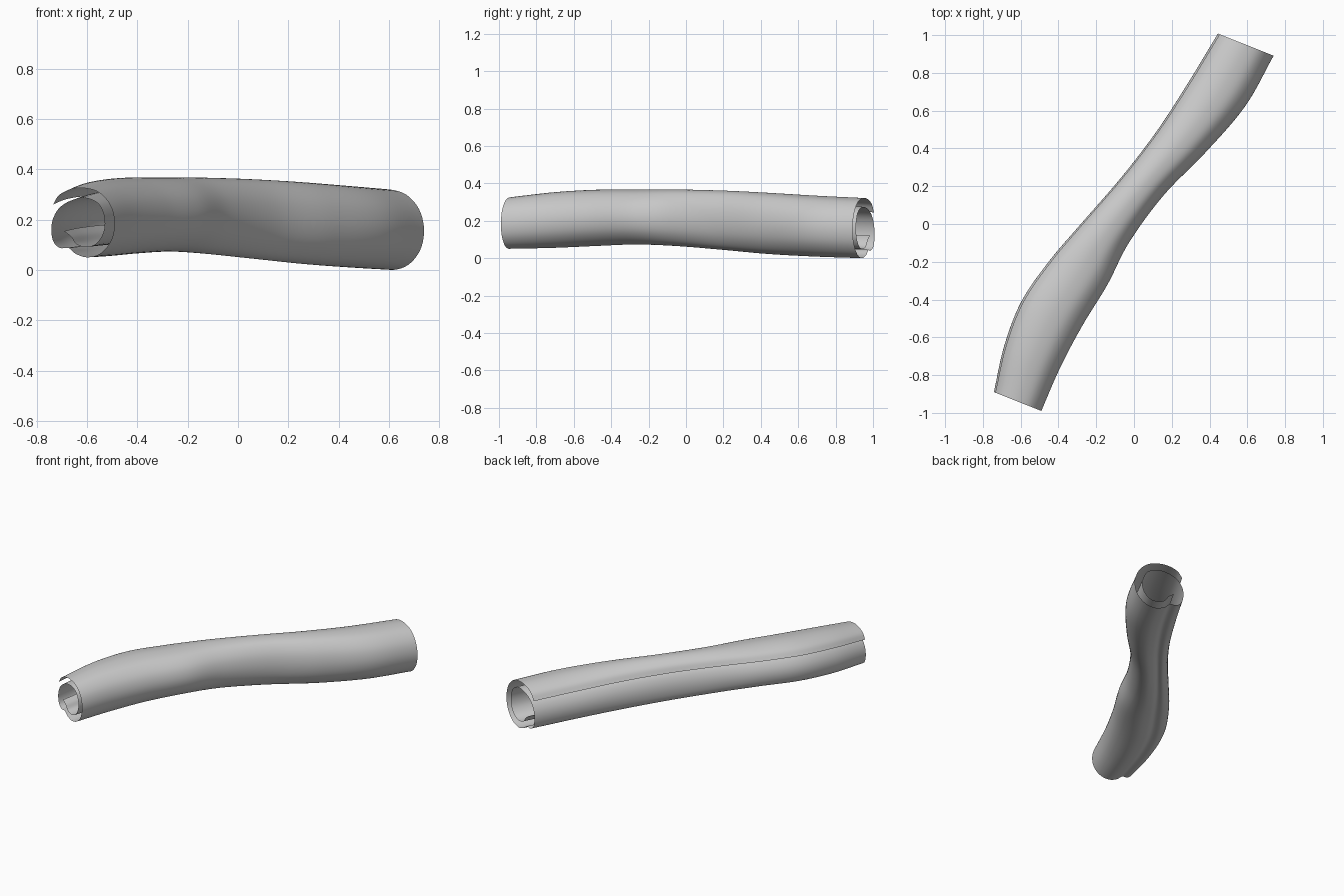
import bpy
from mathutils import Vector

if "Cube" in bpy.data.objects:
    bpy.data.objects.remove(bpy.data.objects["Cube"])

# stations along the roll: distance, left, right, bottom, top
STATIONS = [
    (-1.10, -.360, -.090, .050, .325),
    (-0.85, -.400, -.082, .055, .352),
    (-0.60, -.402, -.055, .065, .365),
    (-0.35, -.345, -.012, .073, .366),
    (-0.10, -.260,  .012, .065, .366),
    ( 0.20, -.155,  .090, .045, .360),
    ( 0.50, -.070,  .215, .023, .348),
    ( 0.80, -.010,  .317, .009, .333),
    ( 1.10,  .040,  .357, .000, .320),
]
# curled cross-section in a -1..1 box, from the outer lip to the inner edge
SPIRAL = [
    (-.94, .53), (-.75, .80), (-.38, .97), (.05, 1.0), (.52, .87), (.87, .50),
    (1.0, .0), (.90, -.50), (.58, -.87), (.15, -1.0), (-.22, -.90),
    (-.45, -.73), (-.72, -.73), (-.93, -.55), (-1.0, -.2), (-.93, .15),
    (-.72, .45), (-.35, .65), (.1, .71), (.50, .54), (.68, .15), (.65, -.28),
    (.42, -.60), (.10, -.70), (-.2, -.62), (-.38, -.40), (-.60, -.24),
]


def smooth_points(pts, steps):
    """Catmull-Rom resampling of points of any dimension."""
    p = [Vector(q) for q in pts]
    p = [2 * p[0] - p[1]] + p + [2 * p[-1] - p[-2]]
    out = []
    for i in range(1, len(p) - 2):
        a, b, c, d = p[i - 1:i + 3]
        for k in range(steps):
            t = k / steps
            out.append(.5 * (2 * b + (c - a) * t + (2 * a - 5 * b + 4 * c - d) * t * t
                             + (3 * b - a - 3 * c + d) * t ** 3))
    return out + [p[-2]]


# sweep the curl along the bending, swelling path
along = Vector((.37, .93, 0))
across = Vector((.93, -.37, 0))
rings = smooth_points(STATIONS, 8)
section = smooth_points(SPIRAL, 5)
n = len(section)
verts = []
for u, left, right, low, high in rings:
    for a, b in section:
        v = (left + right) / 2 + a * (right - left) / 2
        z = (low + high) / 2 + b * (high - low) / 2
        verts.append(along * u + across * v + Vector((0, 0, z)))
faces = [(i * n + j, (i + 1) * n + j, (i + 1) * n + j + 1, i * n + j + 1)
         for i in range(len(rings) - 1) for j in range(n - 1)]

# rolled bark sheet
mesh = bpy.data.meshes.new("rolled_bark")
mesh.from_pydata(verts, [], faces)
bark = bpy.data.objects.new("rolled_bark", mesh)
bpy.context.collection.objects.link(bark)
mesh.flip_normals()
mesh.shade_smooth()
